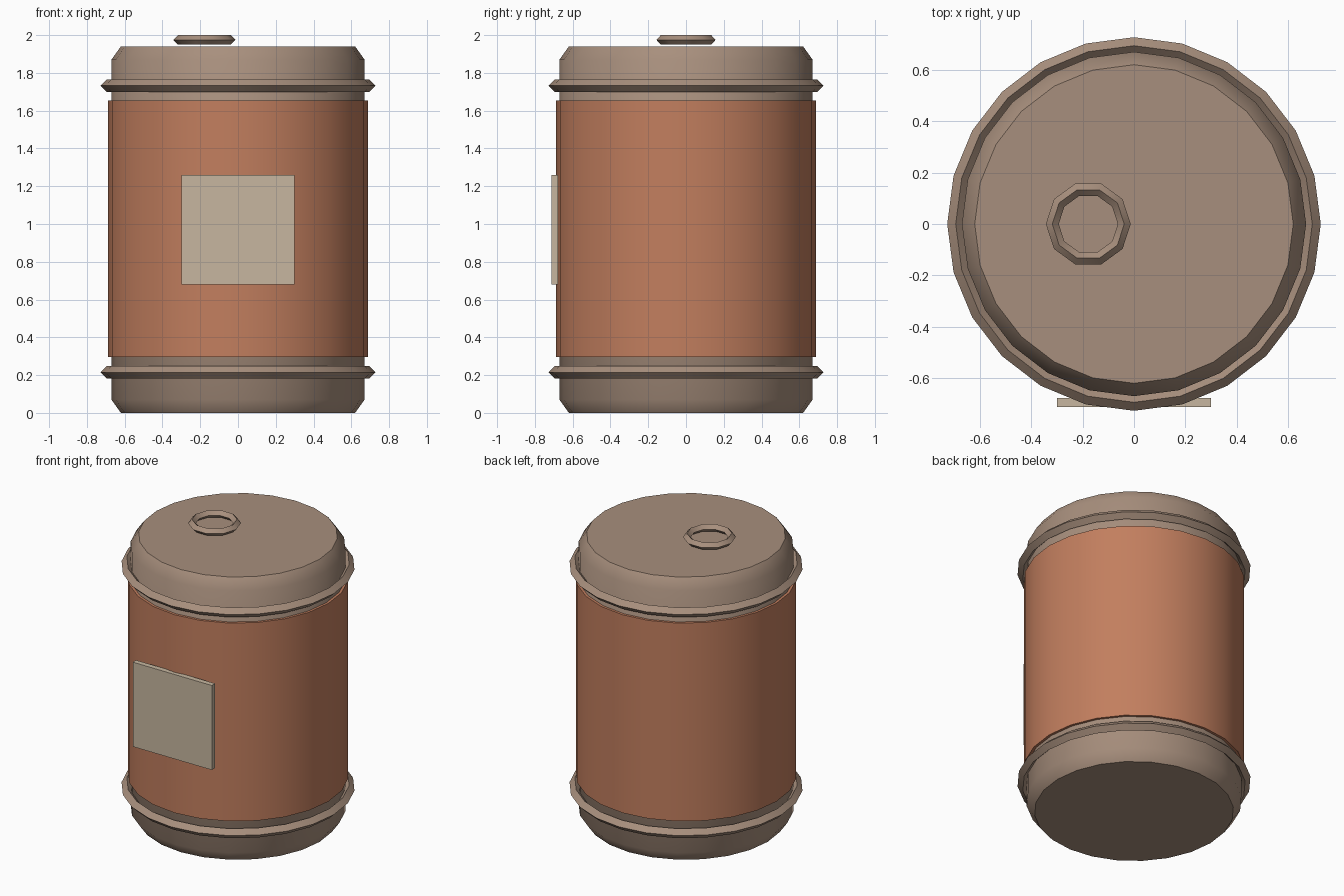
import bpy
import bmesh
import math

if "Cube" in bpy.data.objects:
    bpy.data.objects.remove(bpy.data.objects["Cube"])

SIDES = 24


def material(name, rgb):
    m = bpy.data.materials.new(name)
    m.diffuse_color = (*rgb, 1.0)
    m.use_nodes = True
    m.node_tree.nodes["Principled BSDF"].inputs["Base Color"].default_value = m.diffuse_color
    return m


metal = material("brown_grey_metal", (0.39, 0.275, 0.205))
orange = material("rust_orange", (0.54, 0.21, 0.113))
beige = material("label_beige", (0.57, 0.47, 0.35))


def finish(obj, mat, angle=40):
    obj.data.materials.append(mat)
    bpy.ops.object.select_all(action='DESELECT')
    obj.select_set(True)
    bpy.context.view_layer.objects.active = obj
    bpy.ops.object.shade_smooth_by_angle(angle=math.radians(angle))
    return obj


def lathe(name, profile, mat, sides=SIDES):
    """Closed solid turned from (radius, height) points, bottom to top."""
    bm = bmesh.new()
    rings = []
    for r, z in profile:
        rings.append([bm.verts.new((r * math.cos(2 * math.pi * i / sides),
                                    r * math.sin(2 * math.pi * i / sides), z))
                      for i in range(sides)])
    for a, b in zip(rings, rings[1:]):
        for i in range(sides):
            j = (i + 1) % sides
            bm.faces.new((a[i], a[j], b[j], b[i]))
    bm.faces.new(rings[0][::-1])
    bm.faces.new(rings[-1])
    mesh = bpy.data.meshes.new(name)
    bm.to_mesh(mesh)
    bm.free()
    obj = bpy.data.objects.new(name, mesh)
    bpy.context.collection.objects.link(obj)
    return finish(obj, mat)


def ring(name, location, major, minor, sides):
    """Ring with a diamond cross-section."""
    bpy.ops.mesh.primitive_torus_add(location=location, major_radius=major,
                                     minor_radius=minor, major_segments=sides,
                                     minor_segments=4)
    obj = bpy.context.object
    obj.name = name
    return finish(obj, metal)


# Barrel with chamfered ends
lathe("barrel", [(0.62, 0.0), (0.67, 0.07), (0.67, 1.87), (0.62, 1.94)], metal)

# Coloured sleeve around the middle
lathe("sleeve", [(0.687, 0.295), (0.687, 1.655)], orange)

# Rims above and below the sleeve
ring("lower_rim", (0, 0, 0.215), 0.694, 0.033, SIDES)
ring("upper_rim", (0, 0, 1.732), 0.694, 0.033, SIDES)

# Small filler ring on the lid
ring("filler_ring", (-0.178, 0, 1.975), 0.14, 0.025, 10)

# Blank label plate on the front
bpy.ops.mesh.primitive_cube_add(size=1, location=(0, -0.695, 0.97))
plate = bpy.context.object
plate.name = "label_plate"
plate.scale = (0.60, 0.036, 0.58)
bpy.ops.object.transform_apply(location=False, rotation=False, scale=True)
finish(plate, beige, 30)
